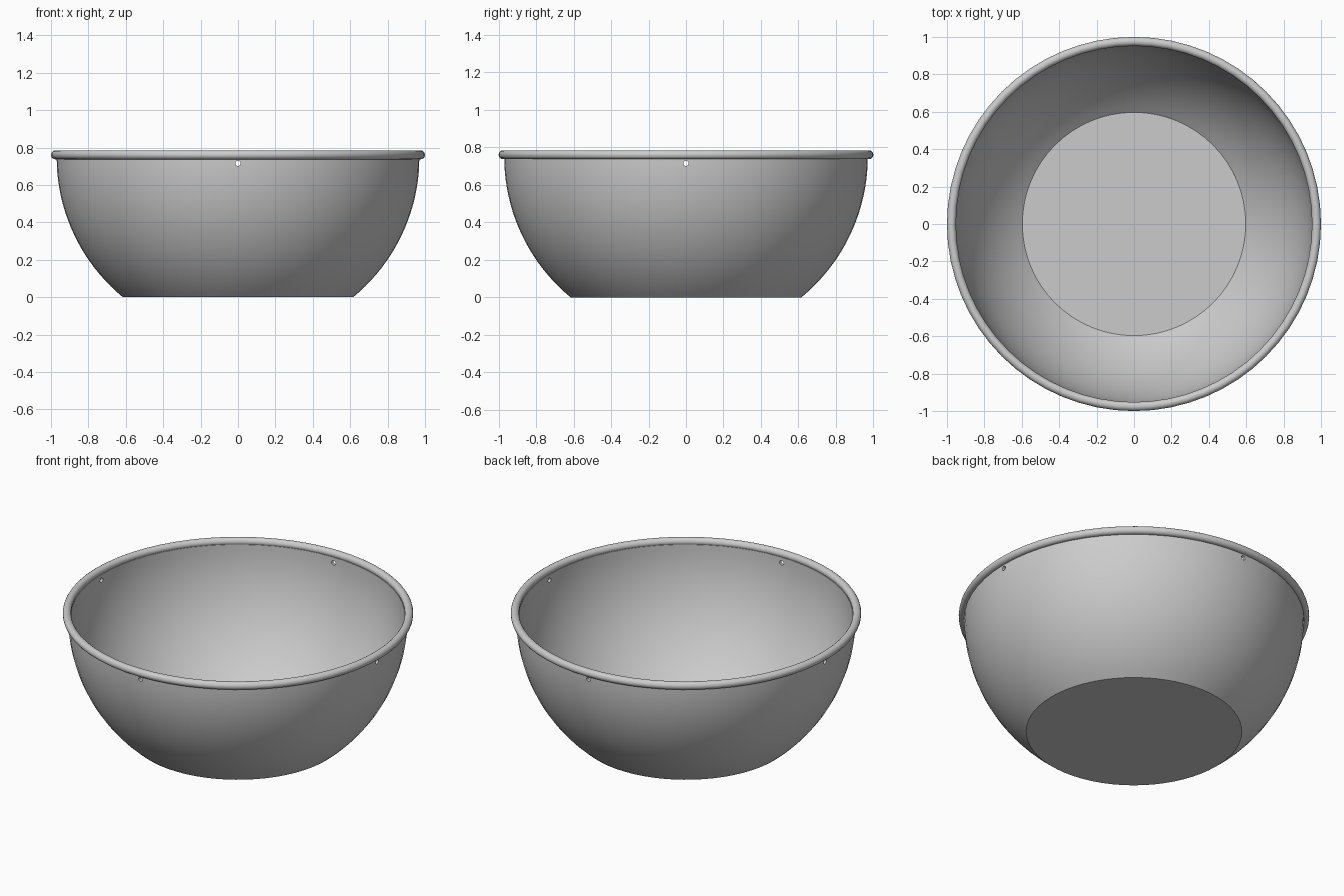
import bpy, bmesh
from math import pi, sin, cos, asin

old = bpy.data.objects.get("Cube")
if old:
    bpy.data.objects.remove(old, do_unlink=True)

SEGMENTS = 64
CENTRE_Z = 0.75              # height of the sphere centre the bowl is cut from
OUTER_R, INNER_R = 0.97, 0.952
FLOOR_R = 0.597              # radius of the flat inside floor
HOLE_Z, HOLE_R = 0.715, 0.014

grey = bpy.data.materials.new("light_grey")
grey.use_nodes = True
colour = (0.6, 0.6, 0.6, 1)
grey.diffuse_color = colour
grey.node_tree.nodes["Principled BSDF"].inputs["Base Color"].default_value = colour


def arc(radius, start, end, steps=20):
    """Points (r, z) on the bowl's sphere between two angles."""
    angles = [start + (end - start) * i / steps for i in range(steps + 1)]
    return [(radius * cos(a), CENTRE_Z + radius * sin(a)) for a in angles]


def lathe(name, profile, closed=False):
    """Spin an (r, z) profile around the z axis."""
    bm = bmesh.new()
    verts = [bm.verts.new((r, 0, z)) for r, z in profile]
    edges = [bm.edges.new(pair) for pair in zip(verts, verts[1:])]
    if closed:
        edges.append(bm.edges.new((verts[-1], verts[0])))
    bmesh.ops.spin(bm, geom=verts + edges, cent=(0, 0, 0), axis=(0, 0, 1),
                   angle=2 * pi, steps=SEGMENTS, use_merge=True)
    bmesh.ops.remove_doubles(bm, verts=bm.verts, dist=1e-5)
    bmesh.ops.recalc_face_normals(bm, faces=bm.faces)
    mesh = bpy.data.meshes.new(name)
    bm.to_mesh(mesh)
    bm.free()
    mesh.materials.append(grey)
    obj = bpy.data.objects.new(name, mesh)
    bpy.context.collection.objects.link(obj)
    return obj


def activate(obj):
    bpy.ops.object.select_all(action='DESELECT')
    obj.select_set(True)
    bpy.context.view_layer.objects.active = obj


# Bowl shell: flat base, outer wall, inner wall, flat floor
outer = arc(OUTER_R, -asin(CENTRE_Z / OUTER_R), 0)
floor_angle = -pi / 2 + asin(FLOOR_R / INNER_R)
inner = arc(INNER_R, 0, floor_angle)
profile = [(0, 0)] + outer + inner + [(0, inner[-1][1])]
bowl = lathe("bowl", profile)

# Four small round holes below the rim
for axis in ((pi / 2, 0, 0), (0, pi / 2, 0)):
    bpy.ops.mesh.primitive_cylinder_add(vertices=16, radius=HOLE_R, depth=2.4,
                                        location=(0, 0, HOLE_Z), rotation=axis)
    cutter = bpy.context.object
    cutter.name = "hole_cutter"
    cutter.hide_render = True
    cutter.data.materials.append(grey)
    activate(bowl)
    cut = bowl.modifiers.new("holes", 'BOOLEAN')
    cut.operation = 'DIFFERENCE'
    cut.solver = 'EXACT'
    cut.object = cutter
    bpy.ops.object.modifier_apply(modifier=cut.name)
    bpy.data.objects.remove(cutter, do_unlink=True)

# Rolled rim
ring = [(0.976 + 0.024 * cos(2 * pi * i / 16), 0.761 + 0.024 * sin(2 * pi * i / 16))
        for i in range(16)]
rim = lathe("rim", ring, closed=True)

for obj in (bowl, rim):
    activate(obj)
    bpy.ops.object.shade_smooth_by_angle(angle=pi / 6)
